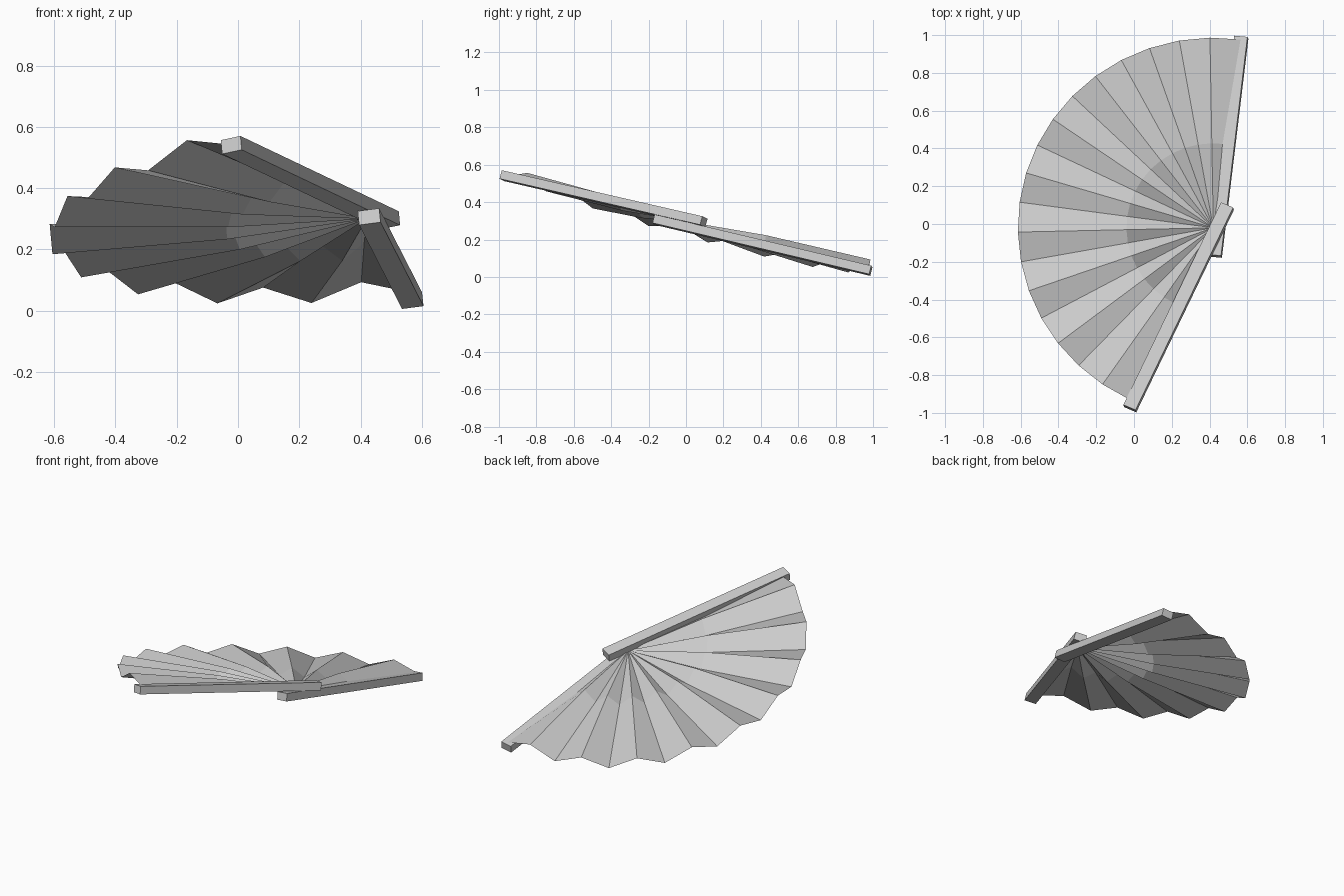
import bpy, bmesh, math
from mathutils import Vector, Matrix

if "Cube" in bpy.data.objects:
    bpy.data.objects.remove(bpy.data.objects["Cube"])

SLOPE = -0.24                 # whole fan leans down toward +y
STRETCH = math.sqrt(1 + SLOPE * SLOPE)
PX, PY, PH = 0.42, -0.02, 0.295
PLEATS = 18


def finish(bm, name):
    bmesh.ops.recalc_face_normals(bm, faces=bm.faces)
    mesh = bpy.data.meshes.new(name)
    bm.to_mesh(mesh)
    bm.free()
    obj = bpy.data.objects.new(name, mesh)
    bpy.context.collection.objects.link(obj)
    return obj


# Pleated leaf: radial folds, with both ends lifted in a gentle curve
def fold_point(bm, i, r):
    t = r / 1.035
    a = math.radians(244.5 - 9.03 * i)
    x = PX + r * math.cos(a)
    y = PY + r * math.sin(a) / STRETCH
    rim = 0.2365 + 0.0012 * (i - 9.6) ** 2
    pleat = 0.0275 * (1 if i % 2 else -1) * min(1, r / 0.46)
    return bm.verts.new((x, y, PH + (rim - PH) * t + pleat + SLOPE * y))


bm = bmesh.new()
apex = bm.verts.new((PX, PY, PH + SLOPE * PY))
rows = [[fold_point(bm, i, r) for r in (0.46, 1.035)] for i in range(PLEATS + 1)]
for a, b in zip(rows, rows[1:]):
    bm.faces.new((apex, a[0], b[0]))
    bm.faces.new((a[0], a[1], b[1], b[0]))
finish(bm, "pleated_leaf")


# Guard sticks: square bars running between two centre points
def bar(name, start, end, width=0.071, thick=0.047):
    start, end = Vector(start), Vector(end)
    along = (end - start).normalized()
    side = along.cross(Vector((-0.11, 0.24, 1))).normalized()
    up = side.cross(along)
    rot = Matrix((along, side, up)).transposed().to_4x4()
    bm = bmesh.new()
    bmesh.ops.create_cube(bm, size=1)
    bmesh.ops.scale(bm, vec=((end - start).length, width, thick), verts=bm.verts)
    bmesh.ops.transform(bm, matrix=Matrix.Translation((start + end) / 2) @ rot,
                        verts=bm.verts)
    return finish(bm, name)


bar("front_guard_stick", (0.495, 0.095, 0.295), (-0.022, -0.977, 0.541))
bar("back_guard_stick", (0.428, -0.17, 0.307), (0.568, 0.988, 0.033))
